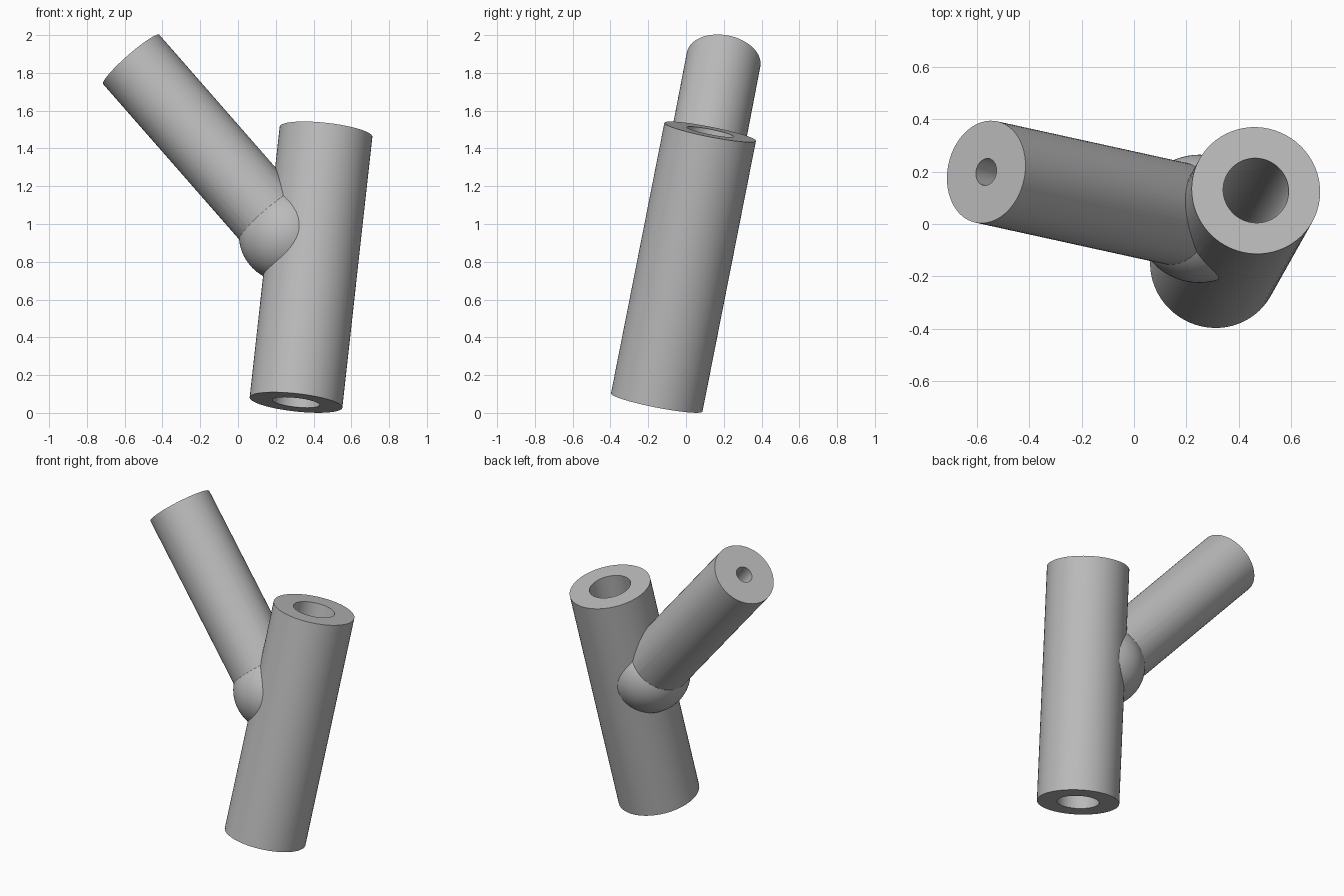
import bpy
import math
from mathutils import Vector

default = bpy.data.objects.get("Cube")
if default:
    bpy.data.objects.remove(default, do_unlink=True)

grey = bpy.data.materials.new("plain grey")
grey.use_nodes = True
colour = (0.5, 0.5, 0.5, 1)
grey.diffuse_color = colour
grey.node_tree.nodes["Principled BSDF"].inputs["Base Color"].default_value = colour

tube_low, tube_high = Vector((0.307, -0.155, 0.055)), Vector((0.466, 0.128, 1.488))
joint = Vector((0.25, 0.02, 0.94))
branch_end = Vector((-0.565, 0.199, 1.871))


def rod(name, start, end, radius, overshoot=0.0):
    """Cylinder from start to end, lengthened past the end if asked."""
    axis = end - start
    end = end + axis.normalized() * overshoot
    bpy.ops.mesh.primitive_cylinder_add(
        vertices=64, radius=radius, depth=(end - start).length,
        location=(start + end) / 2,
        rotation=axis.to_track_quat('Z', 'Y').to_euler())
    obj = bpy.context.object
    obj.name = name
    obj.data.materials.append(grey)
    return obj


def combine(target, other, operation):
    """Apply a boolean to the target and discard the other solid."""
    mod = target.modifiers.new(operation.lower(), 'BOOLEAN')
    mod.object, mod.operation, mod.solver = other, operation, 'EXACT'
    bpy.context.view_layer.objects.active = target
    bpy.ops.object.modifier_apply(modifier=mod.name)
    bpy.data.objects.remove(other, do_unlink=True)


# Leaning main tube, ball joint and side branch
body = rod("branched_tube_connector", tube_low, tube_high, 0.247)
bpy.ops.mesh.primitive_uv_sphere_add(segments=64, ring_count=32, radius=0.245, location=joint)
ball = bpy.context.object
ball.name = "ball_joint"
ball.data.materials.append(grey)
branch = rod("side_branch", joint, branch_end, 0.198)
combine(body, ball, 'UNION')
combine(body, branch, 'UNION')

# Open bore through the main tube, narrow bore down the branch
lean = (tube_high - tube_low).normalized()
combine(body, rod("main_bore", tube_low - lean * 0.2, tube_high, 0.126, 0.2), 'DIFFERENCE')
combine(body, rod("branch_bore", joint, branch_end, 0.052, 0.2), 'DIFFERENCE')

# Smooth walls with crisp rims and seams
bpy.ops.object.select_all(action='DESELECT')
body.select_set(True)
bpy.context.view_layer.objects.active = body
bpy.ops.object.shade_smooth_by_angle(angle=math.radians(30))
